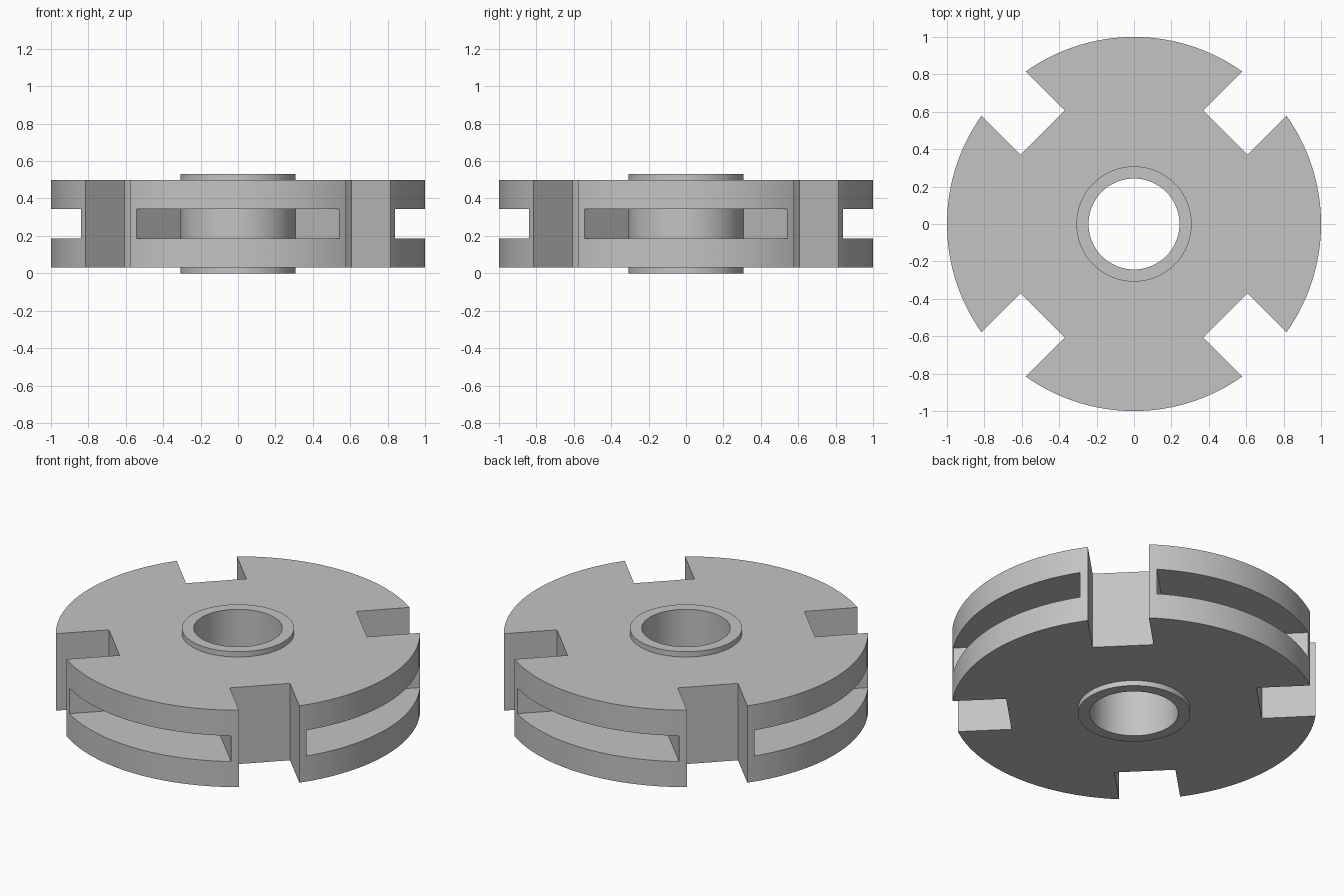
import bpy
import bmesh
import math
from mathutils import Matrix

cube = bpy.data.objects.get("Cube")
if cube:
    bpy.data.objects.remove(cube, do_unlink=True)

SEGMENTS = 128
HEIGHT = 0.53
MID = HEIGHT / 2
HUB_R, BORE_R, RIM_R = 0.308, 0.243, 1.0
BODY_HALF, GROOVE_HALF = 0.233, 0.078
NOTCH_FLOOR, NOTCH_HALF, WALL = 0.69, 0.168, 0.043

metal = bpy.data.materials.new("plain grey")
metal.use_nodes = True
grey = (0.55, 0.55, 0.55, 1)
metal.diffuse_color = grey
metal.node_tree.nodes["Principled BSDF"].inputs["Base Color"].default_value = grey


def make_object(name, bm):
    bmesh.ops.recalc_face_normals(bm, faces=bm.faces)
    mesh = bpy.data.meshes.new(name)
    bm.to_mesh(mesh)
    bm.free()
    mesh.materials.append(metal)
    obj = bpy.data.objects.new(name, mesh)
    bpy.context.collection.objects.link(obj)
    return obj


def lathe(name, profile):
    """Revolve a closed (radius, height) profile around z."""
    bm = bmesh.new()
    rings = []
    for i in range(SEGMENTS):
        a = 2 * math.pi * i / SEGMENTS
        rings.append([bm.verts.new((r * math.cos(a), r * math.sin(a), z)) for r, z in profile])
    n = len(profile)
    for i, ring in enumerate(rings):
        after = rings[(i + 1) % SEGMENTS]
        for j in range(n):
            k = (j + 1) % n
            bm.faces.new((ring[j], after[j], after[k], ring[k]))
    return make_object(name, bm)


def diagonal_blocks(name, inner, half_width):
    """Four blocks on the diagonals, reaching past the rim."""
    bm = bmesh.new()
    outer = 1.3
    for i in range(4):
        matrix = (Matrix.Rotation(math.pi / 4 + i * math.pi / 2, 4, 'Z')
                  @ Matrix.Translation(((inner + outer) / 2, 0, MID))
                  @ Matrix.Diagonal((outer - inner, 2 * half_width, 1, 1)))
        bmesh.ops.create_cube(bm, size=1, matrix=matrix)
    return make_object(name, bm)


def cut(target, cutter):
    """Subtract the cutter, then discard it."""
    mod = target.modifiers.new("cut", 'BOOLEAN')
    mod.operation = 'DIFFERENCE'
    mod.solver = 'EXACT'
    mod.object = cutter
    cutter.hide_render = True
    bpy.ops.object.select_all(action='DESELECT')
    bpy.context.view_layer.objects.active = target
    target.select_set(True)
    bpy.ops.object.modifier_apply(modifier=mod.name)
    bpy.data.objects.remove(cutter, do_unlink=True)


# Disc with a raised hub collar on both sides and a through bore
low, high = MID - BODY_HALF, MID + BODY_HALF
disc = lathe("slotted_disc", [
    (BORE_R, 0), (HUB_R, 0), (HUB_R, low), (RIM_R, low),
    (RIM_R, high), (HUB_R, high), (HUB_R, HEIGHT), (BORE_R, HEIGHT)])

# Rim groove down to the hub, interrupted by the walls around each notch
g_low, g_high = MID - GROOVE_HALF, MID + GROOVE_HALF
groove = lathe("groove_cutter", [
    (HUB_R, g_low), (1.1, g_low), (1.1, g_high), (HUB_R, g_high)])
cut(groove, diagonal_blocks("notch_walls", NOTCH_FLOOR - WALL, NOTCH_HALF + WALL))
cut(disc, groove)

# Square notches on the diagonals
cut(disc, diagonal_blocks("notch_cutter", NOTCH_FLOOR, NOTCH_HALF))

bpy.ops.object.shade_smooth_by_angle(angle=math.radians(30))
